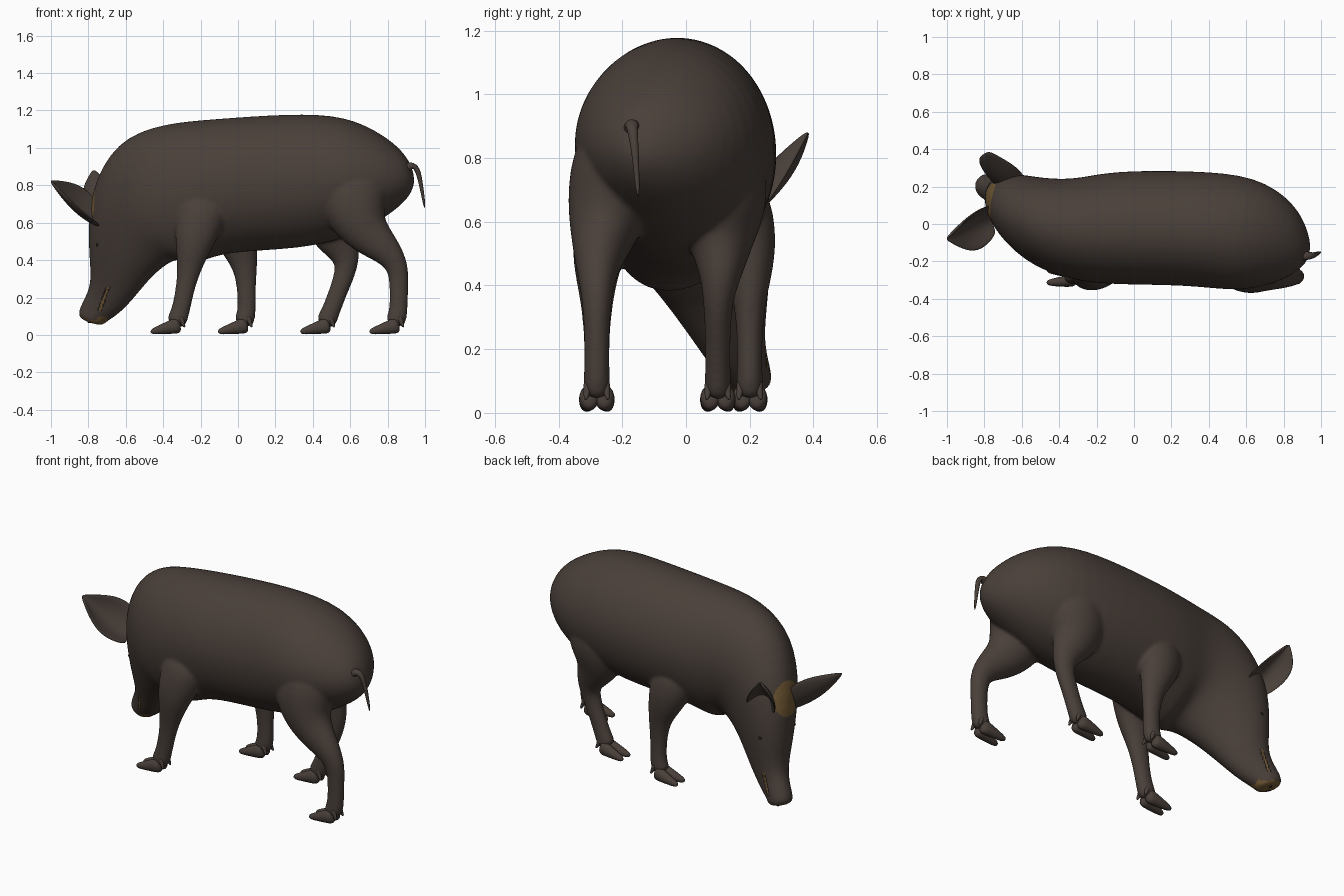
import bpy, bmesh, math
from mathutils import Vector

cube = bpy.data.objects.get("Cube")
if cube:
    bpy.data.objects.remove(cube)


def material(name, color):
    m = bpy.data.materials.new(name)
    m.use_nodes = True
    m.diffuse_color = (*color, 1)
    bsdf = m.node_tree.nodes["Principled BSDF"]
    bsdf.inputs["Base Color"].default_value = (*color, 1)
    bsdf.inputs["Roughness"].default_value = 0.9
    return m


hide = material("dark brown hide", (.067, .05, .041))
tan = material("tan skin", (.17, .1, .035))
black = material("near black", (.015, .012, .01))
ACROSS = Vector((0, 1, 0))


def finish(bm, name, mat):
    bmesh.ops.recalc_face_normals(bm, faces=bm.faces)
    mesh = bpy.data.meshes.new(name)
    bm.to_mesh(mesh)
    bm.free()
    ob = bpy.data.objects.new(name, mesh)
    bpy.context.collection.objects.link(ob)
    mesh.materials.append(mat)
    mesh.shade_smooth()
    return ob


def loft(name, path, widths, depths, side=None, sides=12):
    """Skin oval rings set square to a path, rounded by subdivision."""
    bm = bmesh.new()
    path = [Vector(p) for p in path]
    loops = []
    for i, p in enumerate(path):
        t = (path[min(i + 1, len(path) - 1)] - path[max(i - 1, 0)]).normalized()
        s = side or t.cross(Vector((0, 0, 1))).normalized()
        u = s.cross(t).normalized()
        angles = [math.tau * k / sides for k in range(sides)]
        loops.append([bm.verts.new(p + s * widths[i] * math.cos(a) + u * depths[i] * math.sin(a))
                      for a in angles])
    for a, b in zip(loops, loops[1:]):
        for k in range(sides):
            j = (k + 1) % sides
            bm.faces.new((a[k], a[j], b[j], b[k]))
    bm.faces.new(loops[0])
    bm.faces.new(loops[-1])
    ob = finish(bm, name, hide)
    ob.modifiers.new("round", "SUBSURF").levels = 2
    return ob


def apply_modifiers(ob):
    bpy.context.view_layer.update()
    graph = bpy.context.evaluated_depsgraph_get()
    mesh = bpy.data.meshes.new_from_object(ob.evaluated_get(graph))
    ob.modifiers.clear()
    ob.data = mesh


def hoof(prefix, foot):
    """Two splayed toes with a dewclaw behind each."""
    steps = [k / 3 for k in range(4)]
    for label, s in (("outer", -1), ("inner", 1)):
        toe = [foot + Vector((.035 - .165 * t, s * (.022 + .012 * t), .005 - .04 * t)) for t in steps]
        loft(prefix + label + "_hoof", toe, [.034 - .02 * t * t for t in steps],
             [.05 - .036 * t for t in steps], ACROSS)
        claw = [foot + Vector((.03 + .025 * t, s * (.025 + .01 * t), .05 - .06 * t)) for t in steps]
        taper = [.018 - .012 * t for t in steps]
        loft(prefix + label + "_dewclaw", claw, taper, taper, ACROSS)


def leg(prefix, joints, girths, foot):
    """Upper joints are given; the cannon and pastern follow from knee and foot."""
    foot = Vector((*foot, .05))
    knee = Vector(joints[-1])
    fetlock = foot + Vector((.03, 0, .06))
    path = joints + [knee.lerp(fetlock, .45), fetlock, foot]
    widths = girths + [.041, .041, .05]
    hoof(prefix, foot)
    return loft(prefix + "leg", path, widths, [w * 1.25 for w in widths], ACROSS)


# Trunk, neck and bowed head, from rump to snout: centre, half width, half depth
rings = [
    (.93, -.16, .88, .05, .06), (.88, -.15, .86, .14, .14), (.78, -.11, .85, .24, .22),
    (.6, -.05, .85, .32, .33), (.3, -.02, .82, .31, .37), (-.1, -.02, .8, .31, .36),
    (-.3, -.03, .76, .28, .39), (-.45, .0, .71, .25, .4), (-.55, .05, .6, .2, .32),
    (-.62, .1, .42, .15, .22), (-.66, .135, .28, .11, .15), (-.71, .165, .18, .08, .11),
    (-.78, .2, .11, .07, .08), (-.79, .205, .065, .07, .08),
]
trunk = loft("trunk", [r[:3] for r in rings], [r[3] for r in rings], [r[4] for r in rings], sides=20)

# Walking legs: upper joints, then where the foot stands
fore = [.115, .11, .08, .054]
rear = [.16, .165, .105, .067, .048]
parts = [
    trunk,
    leg("front_right_", [(-.16, -.21, .76), (-.21, -.25, .6), (-.24, -.28, .47), (-.26, -.28, .36)],
        fore, (-.34, -.28)),
    leg("front_left_", [(-.06, .14, .74), (-.03, .18, .58), (.01, .2, .46), (.04, .2, .36)],
        fore, (.02, .2)),
    leg("hind_right_", [(.63, -.18, .93), (.6, -.22, .7), (.67, -.26, .55), (.8, -.28, .45),
                        (.86, -.28, .36)], rear, (.83, -.28)),
    leg("hind_left_", [(.52, .08, .88), (.5, .11, .67), (.51, .11, .53), (.58, .11, .43),
                       (.58, .1, .35)], rear, (.46, .1)),
]

# Merge trunk and legs into one smooth skin
skin = bmesh.new()
for ob in parts:
    apply_modifiers(ob)
    skin.from_mesh(ob.data)
    bpy.data.objects.remove(ob)
body = finish(skin, "body", hide)
remesh = body.modifiers.new("merge", "REMESH")
remesh.mode = "VOXEL"
remesh.voxel_size = .009
body.modifiers.new("relax", "SMOOTH").iterations = 10
apply_modifiers(body)
body.data.shade_smooth()
body.data.materials.clear()
for m in (hide, tan, black):
    body.data.materials.append(m)

# Tan forehead and snout disc, tan-lined dark mouth slit on each cheek
brow = Vector((-.8, .13, .69))
for f in body.data.polygons:
    c, n = f.center, f.normal
    on_brow = (c - brow).length < .105 and n.x < -.3
    on_snout = c.x < -.7 and c.z < .1 and (n.z < -.5 or c.x < -.84)
    slit = abs(c.x + .715 - (c.z - .2) * .35) if .13 < c.z < .26 else 1
    if on_brow or on_snout or slit < .006:
        f.material_index = 1
    elif slit < .014:
        f.material_index = 2

# Eyes and nostrils, paired about the turned head and seated on the skin
turn = Vector((.4, .9, 0))
for kind, middle, spread in (("eye", (-.76, .13, .47), .18), ("nostril", (-.8, .205, .03), .027)):
    for label, s in (("right_", -1), ("left_", 1)):
        _, place, normal, _ = body.closest_point_on_mesh(Vector(middle) + turn * spread * s)
        bm = bmesh.new()
        bmesh.ops.create_uvsphere(bm, u_segments=12, v_segments=8, radius=.012)
        finish(bm, label + kind, black).location = place - normal * .007


# Cupped leaf-shaped ears
def ear(name, base, tip, half_width):
    base, tip, wide = Vector(base), Vector(tip), Vector(half_width)
    normal = (tip - base).cross(wide).normalized()
    bm = bmesh.new()
    rows = []
    for k in range(7):
        t = k / 6
        w = .04 + .96 * math.sin(math.pi * (.2 + .8 * t))
        mid = base.lerp(tip, t * 1.12 - .12)
        rows.append([bm.verts.new(mid + wide * w * s + normal * .08 * w * (s * s - .5))
                     for s in (-1, -.5, 0, .5, 1)])
    for a, b in zip(rows, rows[1:]):
        for k in range(4):
            bm.faces.new((a[k], a[k + 1], b[k + 1], b[k]))
    ob = finish(bm, name, hide)
    thick = ob.modifiers.new("thickness", "SOLIDIFY")
    thick.thickness = .014
    thick.offset = 0
    ob.modifiers.new("round", "SUBSURF").levels = 2


ear("right_ear", (-.77, .02, .63), (-1, -.08, .825), (-.01, -.115, -.06))
ear("left_ear", (-.68, .2, .64), (-.77, .385, .88), (.12, -.03, -.03))

# Thin hanging tail
tail_path = [(.88, -.17, .87), (.92, -.17, .91), (.955, -.17, .9), (.975, -.16, .83), (1, -.15, .67)]
tail_taper = [.03 - .006 * k for k in range(5)]
loft("tail", tail_path, tail_taper, tail_taper, ACROSS)
